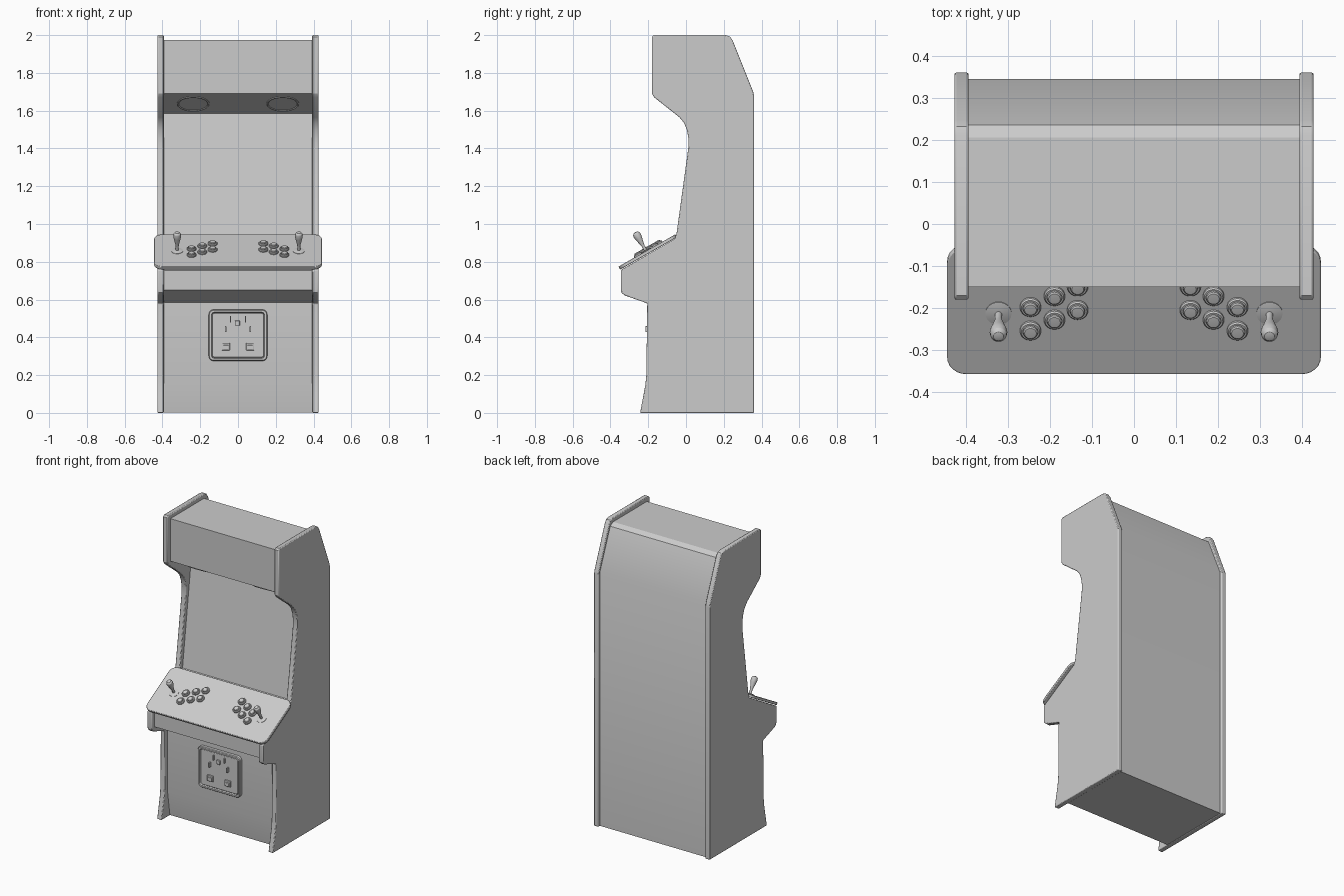
import bpy, bmesh
from math import radians, sin, cos, pi, atan2
from mathutils import Matrix, Vector

if "Cube" in bpy.data.objects:
    bpy.data.objects.remove(bpy.data.objects["Cube"])


def finish(name, bm, matrix=None, bevel=0.0, segments=2):
    bmesh.ops.remove_doubles(bm, verts=bm.verts, dist=1e-5)
    bmesh.ops.recalc_face_normals(bm, faces=bm.faces)
    mesh = bpy.data.meshes.new(name)
    bm.to_mesh(mesh)
    bm.free()
    ob = bpy.data.objects.new(name, mesh)
    bpy.context.collection.objects.link(ob)
    if matrix:
        ob.matrix_world = matrix
    if bevel:
        mod = ob.modifiers.new("edge", 'BEVEL')
        mod.width, mod.segments = bevel, segments
        mod.limit_method, mod.angle_limit = 'ANGLE', radians(50)
    bpy.ops.object.select_all(action='DESELECT')
    ob.select_set(True)
    bpy.context.view_layer.objects.active = ob
    bpy.ops.object.shade_smooth_by_angle(angle=radians(30))
    return ob


def prism(name, points, offset, matrix=None, bevel=0.0, segments=2):
    """Extrude a closed outline of 3D points along an offset."""
    bm = bmesh.new()
    face = bm.faces.new([bm.verts.new(p) for p in points])
    new = bmesh.ops.extrude_face_region(bm, geom=[face], use_keep_orig=True)["geom"]
    bmesh.ops.translate(bm, vec=Vector(offset),
                        verts=[v for v in new if isinstance(v, bmesh.types.BMVert)])
    return finish(name, bm, matrix, bevel, segments)


def rounded(w, h, r, n=6):
    """Rounded rectangle outline in local XY."""
    pts = []
    for i, (sx, sy) in enumerate([(1, 1), (-1, 1), (-1, -1), (1, -1)]):
        for k in range(n + 1):
            a = (i + k / n) * pi / 2
            pts.append((sx * (w / 2 - r) + r * cos(a), sy * (h / 2 - r) + r * sin(a), 0))
    return pts


def lathe(name, profile, matrix, steps=24):
    """Revolve (radius, height) points around local Z."""
    bm = bmesh.new()
    verts = [bm.verts.new((r, 0, z)) for r, z in profile]
    edges = [bm.edges.new(p) for p in zip(verts, verts[1:])]
    bmesh.ops.spin(bm, geom=verts + edges, axis=(0, 0, 1), cent=(0, 0, 0),
                   angle=2 * pi, steps=steps)
    return finish(name, bm, matrix)


# Side panels
side = [(-0.243, 0), (-0.228, 0.08), (-0.215, 0.15), (-0.21, 0.2), (-0.205, 0.58),
        (-0.325, 0.622), (-0.342, 0.637), (-0.345, 0.655), (-0.345, 0.757),
        (-0.06, 0.92), (-0.05, 0.95), (0.012, 1.40), (0.013, 1.45), (0.006, 1.495),
        (-0.01, 1.535), (-0.035, 1.565), (-0.168, 1.67), (-0.18, 1.69),
        (-0.18, 1.99), (-0.17, 2.0), (0.21, 2.0), (0.232, 1.993), (0.247, 1.972),
        (0.356, 1.70), (0.36, 1.68), (0.36, 0)]
for label, x, d in (("left", -0.427, 0.034), ("right", 0.393, 0.034)):
    prism(label + "_side_panel", [(x, y, z) for y, z in side], (d, 0, 0), bevel=0.005)

# Inner body: kick plate, front, control box, screen, speaker panel, marquee, top, back
body = [(-0.155, 0.003), (-0.18, 0.17), (-0.18, 0.585), (-0.315, 0.65), (-0.315, 0.755),
        (-0.05, 0.905), (-0.022, 0.93), (0.065, 1.585), (-0.15, 1.69), (-0.15, 1.973),
        (0.205, 1.973), (0.235, 1.955), (0.345, 1.69), (0.345, 0.003)]
prism("cabinet_body", [(-0.394, y, z) for y, z in body], (0.788, 0, 0))

# Control panel slab, tilted towards the player
tilt = atan2(0.17, 0.30)
deck = Matrix.Translation((0, -0.207, 0.86)) @ Matrix.Rotation(tilt, 4, 'X')
prism("control_panel", rounded(0.888, 0.347, 0.045), (0, 0, -0.018), deck, 0.003)


def on_deck(x, y):
    return deck @ Matrix.Translation((x, (y + 0.207) / cos(tilt), 0))


# Joysticks and buttons, mirrored for two players
rim = [(0.025, -0.002), (0.025, 0.006), (0.022, 0.010), (0.018, 0.010), (0.018, 0.007)]
cap = [(0.017, 0.004), (0.017, 0.014), (0.014, 0.017), (0, 0.018)]
washer = [(0.031, -0.002), (0.031, 0.002), (0.012, 0.006), (0, 0.006)]
bat = [(0.008, 0), (0.008, 0.03), (0.011, 0.045), (0.018, 0.075), (0.021, 0.092),
       (0.019, 0.104), (0.012, 0.112), (0, 0.115)]
for label, s in (("left", -1), ("right", 1)):
    stick = on_deck(s * 0.322, -0.212)
    lathe(label + "_joystick_washer", washer, stick)
    lathe(label + "_joystick", bat, stick)
    for col, (x, y) in enumerate([(0.134, -0.147), (0.189, -0.170), (0.246, -0.196)]):
        for row in range(2):
            m = on_deck(s * x, y - 0.056 * row)
            tag = f"{label}_button_{col}_{row}"
            lathe(tag + "_rim", rim, m)
            lathe(tag + "_cap", cap, m)

# Speakers in the sloping panel under the marquee
slope = atan2(0.105, 0.215)
ring = [(0.086, -0.002), (0.086, 0.004), (0.080, 0.006), (0.076, 0.002), (0, 0.001)]
for label, x in (("left", -0.237), ("right", 0.237)):
    m = Matrix.Translation((x, -0.0424, 1.6375)) @ Matrix.Rotation(pi - slope, 4, 'X')
    lathe(label + "_speaker", ring, m, 40)

# Coin door: frame, recessed door and fittings (local Z faces the front)
front = Matrix.Translation((0, -0.18, 0.411)) @ Matrix.Rotation(pi / 2, 4, 'X')


def plate(name, x, z, w, h, r, base, depth, bevel=0.0):
    m = front @ Matrix.Translation((x, z, base))
    return prism(name, rounded(w, h, r), (0, 0, depth), m, bevel)


bm = bmesh.new()
loops = [(0.31, 0.272, 0.026, -0.002), (0.31, 0.272, 0.026, 0.018), (0.302, 0.264, 0.022, 0.023),
         (0.282, 0.244, 0.016, 0.023), (0.276, 0.238, 0.013, 0.012)]
rows = [[bm.verts.new((x, y, z)) for x, y, _ in rounded(w, h, r)] for w, h, r, z in loops]
for a, b in zip(rows, rows[1:]):
    for i in range(len(a)):
        j = (i + 1) % len(a)
        bm.faces.new((a[i], a[j], b[j], b[i]))
finish("coin_door_frame", bm, front)
plate("coin_door", 0, 0, 0.272, 0.234, 0.012, -0.002, 0.018, 0.002)
plate("coin_door_lock", -0.003, 0.064, 0.026, 0.026, 0.002, 0.014, 0.012, 0.002)
for label, s in (("left", -1), ("right", 1)):
    plate(label + "_coin_slot", s * 0.04, 0.084, 0.007, 0.034, 0.002, 0.014, 0.010)
    plate(label + "_coin_button", s * 0.066, 0.032, 0.008, 0.032, 0.002, 0.014, 0.020)
    plate(label + "_return_surround", s * 0.064, -0.06, 0.042, 0.040, 0.003, 0.014, 0.010, 0.002)
    plate(label + "_return_flap", s * 0.064, -0.064, 0.028, 0.024, 0.002, 0.020, 0.008, 0.002)
